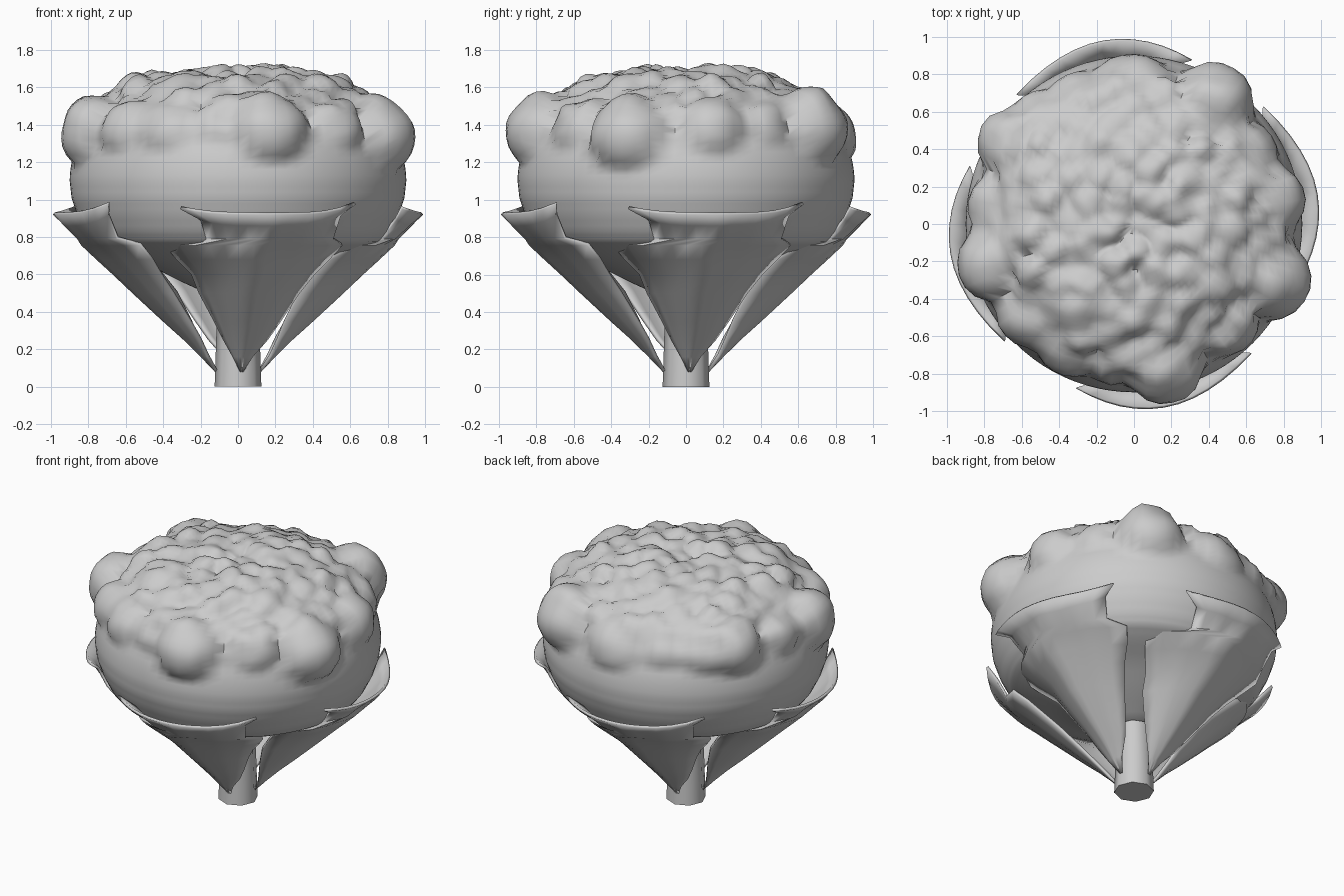
import bpy, bmesh, math, random
from mathutils import Vector, noise

if "Cube" in bpy.data.objects:
    bpy.data.objects.remove(bpy.data.objects["Cube"])

random.seed(4)
grey = bpy.data.materials.new("light_grey")
grey.diffuse_color = (0.6, 0.6, 0.6, 1)
grey.use_nodes = True
grey.node_tree.nodes["Principled BSDF"].inputs["Base Color"].default_value = grey.diffuse_color


def finish(name, bm, angle=50):
    bmesh.ops.recalc_face_normals(bm, faces=bm.faces)
    mesh = bpy.data.meshes.new(name)
    bm.to_mesh(mesh)
    bm.free()
    obj = bpy.data.objects.new(name, mesh)
    bpy.context.collection.objects.link(obj)
    mesh.materials.append(grey)
    bpy.context.view_layer.objects.active = obj
    obj.select_set(True)
    bpy.ops.object.shade_smooth_by_angle(angle=math.radians(angle))
    obj.select_set(False)
    return obj


# Profile of the bowl below the widest line: radius, height
bowl = [(.08, .46), (.3, .56), (.5, .66), (.68, .73), (.77, .775), (.815, .83),
        (.86, .92), (.89, 1.01), (.9, 1.1)]
CROWN = .6


def head_point(s):
    """Profile of the head: s from -1 (bottom) over 0 (widest) to 1 (top)."""
    if s < 0:
        f = (s + 1) * (len(bowl) - 1)
        k = min(int(f), len(bowl) - 2)
        (r0, z0), (r1, z1) = bowl[k], bowl[k + 1]
        return r0 + (r1 - r0) * (f - k), z0 + (z1 - z0) * (f - k)
    t = s * math.pi / 2
    return .9 * math.cos(t) ** CROWN, 1.1 + .55 * math.sin(t) ** 1.05


# Florets: centre, radius and height of each bump (rim: angle, z, radius, height)
florets = []
rim = [(-164, 1.39, .21, .15), (-139, 1.43, .18, .10), (-118, 1.45, .19, .08),
       (-99, 1.46, .15, .06), (-78, 1.40, .21, .16), (-48, 1.45, .18, .08),
       (-22, 1.37, .22, .17), (10, 1.43, .19, .12), (33, 1.46, .17, .07),
       (57, 1.43, .23, .19), (91, 1.43, .21, .08), (115, 1.45, .17, .06),
       (134, 1.43, .18, .09), (147, 1.43, .20, .17), (172, 1.44, .17, .08)]
for a, z, r, h in rim:
    a = math.radians(a)
    florets.append((Vector((.84 * math.cos(a), .84 * math.sin(a), z)), r, h))
for i in range(75):
    d = .76 * math.sqrt((i + .5) / 75)
    a = i * 2.39996
    t = math.acos((d / .9) ** (1 / CROWN))
    florets.append((Vector((d * math.cos(a), d * math.sin(a), 1.1 + .55 * math.sin(t))),
                    random.uniform(.09, .13), random.uniform(.035, .08)))

# Curd head: a bowl-shaped body whose crown swells into florets
bm = bmesh.new()
N, M = 88, 42
steps = [-1 + j / 24 for j in range(24)]
steps += [1 - (1 - j / M) ** 1.7 for j in range(M)]
rings = []
for s in steps:
    r, z = head_point(s)
    r1, z1 = head_point(min(s + .004, .9999))
    tangent = Vector((r1 - r, z1 - z)).normalized()
    ring = []
    for i in range(N):
        a = 2 * math.pi * i / N
        c, si = math.cos(a), math.sin(a)
        p = Vector((r * c, r * si, z))
        n = Vector((tangent.y * c, tangent.y * si, -tangent.x))
        bump = 0
        if z > 1.1:
            for centre, rad, height in florets:
                q = (p - centre).length / rad
                if q < 1:
                    bump = max(bump, height * (1 - q * q) ** .7)
            bump += .035 * noise.noise(p * 9) * min(1, max(0, (z - 1.25) / .2))
        ring.append(bm.verts.new(p + n * bump))
    rings.append(ring)
for lo, hi in zip(rings, rings[1:]):
    for i in range(N):
        k = (i + 1) % N
        bm.faces.new((lo[i], lo[k], hi[k], hi[i]))
bm.faces.new(rings[0])
# close the crown with a fan
mean_z = sum(v.co.z for v in rings[-1]) / N
top = bm.verts.new((0, 0, mean_z))
for i in range(N):
    bm.faces.new((rings[-1][i], rings[-1][(i + 1) % N], top))
finish("curd_head", bm, 60)

# Stem: short eight-sided stalk
bm = bmesh.new()
bmesh.ops.create_cone(bm, cap_ends=True, segments=8, radius1=.125, radius2=.11, depth=.46)
bmesh.ops.translate(bm, vec=(0, 0, .23), verts=bm.verts)
finish("stem", bm)

# Leaf rows: height, outer radius, left x, right x, inward curl of left and right edge
rows = [(.08, .125, .01, .03, 0, 0), (.16, .20, -.03, .08, .1, .1),
        (.25, .29, -.08, .16, .22, .15), (.35, .40, -.13, .23, .32, .2),
        (.50, .56, -.21, .33, .36, .22), (.60, .665, -.25, .41, .33, .2),
        (.68, .75, -.33, .49, .26, .18), (.755, .83, -.39, .56, .2, .14),
        (.79, .865, -.17, .51, .1, .07), (.86, .935, -.2, .55, .07, .08),
        (.92, .995, -.31, .63, .07, .10)]
COLS = 12


def make_leaf(turn):
    bm = bmesh.new()
    grid = []
    for k, (z, rad, left, right, curl_l, curl_r) in enumerate(rows):
        line = []
        for i in range(COLS + 1):
            u = i / COLS
            edge = (2 * u - 1) ** 2
            x = left + (right - left) * u
            curl = (curl_l if u < .5 else curl_r) * edge
            fold = .012 * math.cos(u * 6 * math.pi) * min(1, k / 6) * (1 - edge) * (k < 10)
            y = -math.sqrt(rad * rad - x * x) * (1 - curl) + fold
            lift = (.03 + .025 * u) * edge ** 2 if k > 8 else 0
            line.append(bm.verts.new((x, y, z + lift)))
        grid.append(line)
    for lo, hi in zip(grid, grid[1:]):
        for i in range(COLS):
            bm.faces.new((lo[i], lo[i + 1], hi[i + 1], hi[i]))
    obj = finish("leaf", bm)
    obj.rotation_euler.z = turn
    thick = obj.modifiers.new("thickness", 'SOLIDIFY')
    thick.thickness = .018
    thick.offset = -1


# Four wrapper leaves around the head
for q in range(4):
    make_leaf(q * math.pi / 2)
